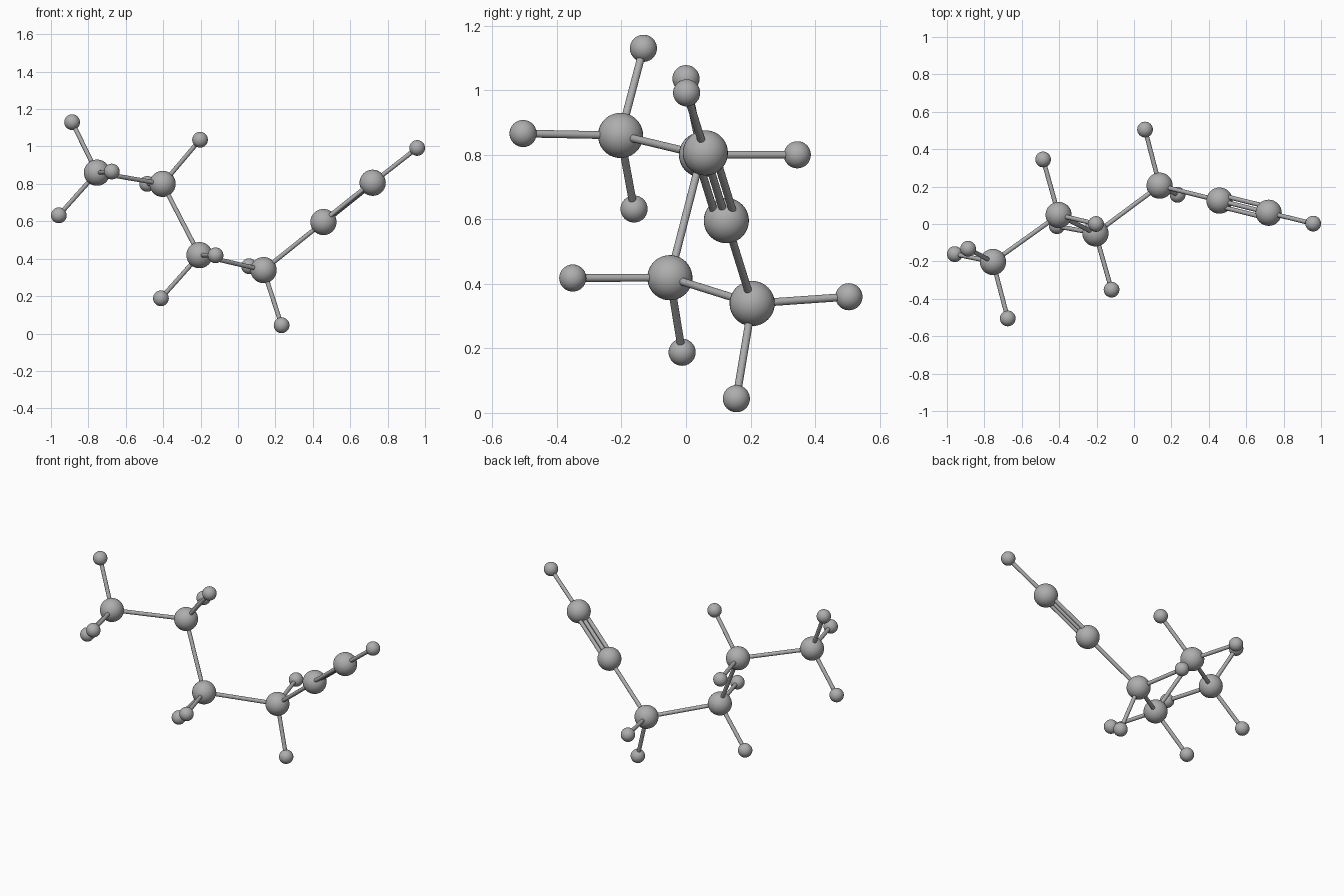
import bpy
from mathutils import Vector

cube = bpy.data.objects.get("Cube")
if cube:
    bpy.data.objects.remove(cube, do_unlink=True)

LARGE, SMALL, BOND = 0.07, 0.042, 0.012
TRIPLE_GAP = 0.03

grey = bpy.data.materials.new("mid grey")
grey.use_nodes = True
colour = (0.42, 0.42, 0.42, 1)
grey.diffuse_color = colour
grey.node_tree.nodes["Principled BSDF"].inputs["Base Color"].default_value = colour


def finish(name):
    obj = bpy.context.object
    obj.name = name
    obj.data.materials.append(grey)
    bpy.ops.object.shade_smooth_by_angle()


def ball(name, centre, radius):
    bpy.ops.mesh.primitive_uv_sphere_add(
        segments=32, ring_count=20, radius=radius, location=centre)
    finish(name)


def rod(name, start, end, shift=Vector()):
    start, end = Vector(start), Vector(end)
    axis = end - start
    bpy.ops.mesh.primitive_cylinder_add(
        vertices=16, radius=BOND, depth=axis.length,
        location=(start + end) / 2 + shift,
        rotation=axis.to_track_quat("Z", "Y").to_euler())
    finish(name)


# Chain of large atoms, each with the small atoms attached to it
chain = [
    ((-0.754, -0.203, 0.86), [(-0.887, -0.132, 1.13), (-0.958, -0.161, 0.632),
                              (-0.675, -0.505, 0.866)]),
    ((-0.403, 0.048, 0.80), [(-0.203, 0.0, 1.036), (-0.486, 0.345, 0.80)]),
    ((-0.206, -0.05, 0.419), [(-0.412, -0.012, 0.188), (-0.12, -0.351, 0.418)]),
    ((0.137, 0.205, 0.339), [(0.233, 0.156, 0.044), (0.059, 0.505, 0.36)]),
    ((0.457, 0.125, 0.596), []),
    ((0.72, 0.06, 0.806), [(0.958, 0.002, 0.992)]),
]

for i, (centre, small) in enumerate(chain, 1):
    ball(f"large_atom_{i}", centre, LARGE)
    for j, tip in enumerate(small, 1):
        ball(f"small_atom_{i}_{j}", tip, SMALL)
        rod(f"side_bond_{i}_{j}", centre, tip)

# Single bonds along the chain
for i in range(len(chain) - 2):
    rod(f"chain_bond_{i + 1}", chain[i][0], chain[i + 1][0])

# Triple bond: three parallel rods side by side
start, end = chain[-2][0], chain[-1][0]
side = (Vector(end) - Vector(start)).cross(Vector((0, 0, 1))).normalized()
for k in (-1, 0, 1):
    rod(f"triple_bond_{k + 2}", start, end, side * TRIPLE_GAP * k)
